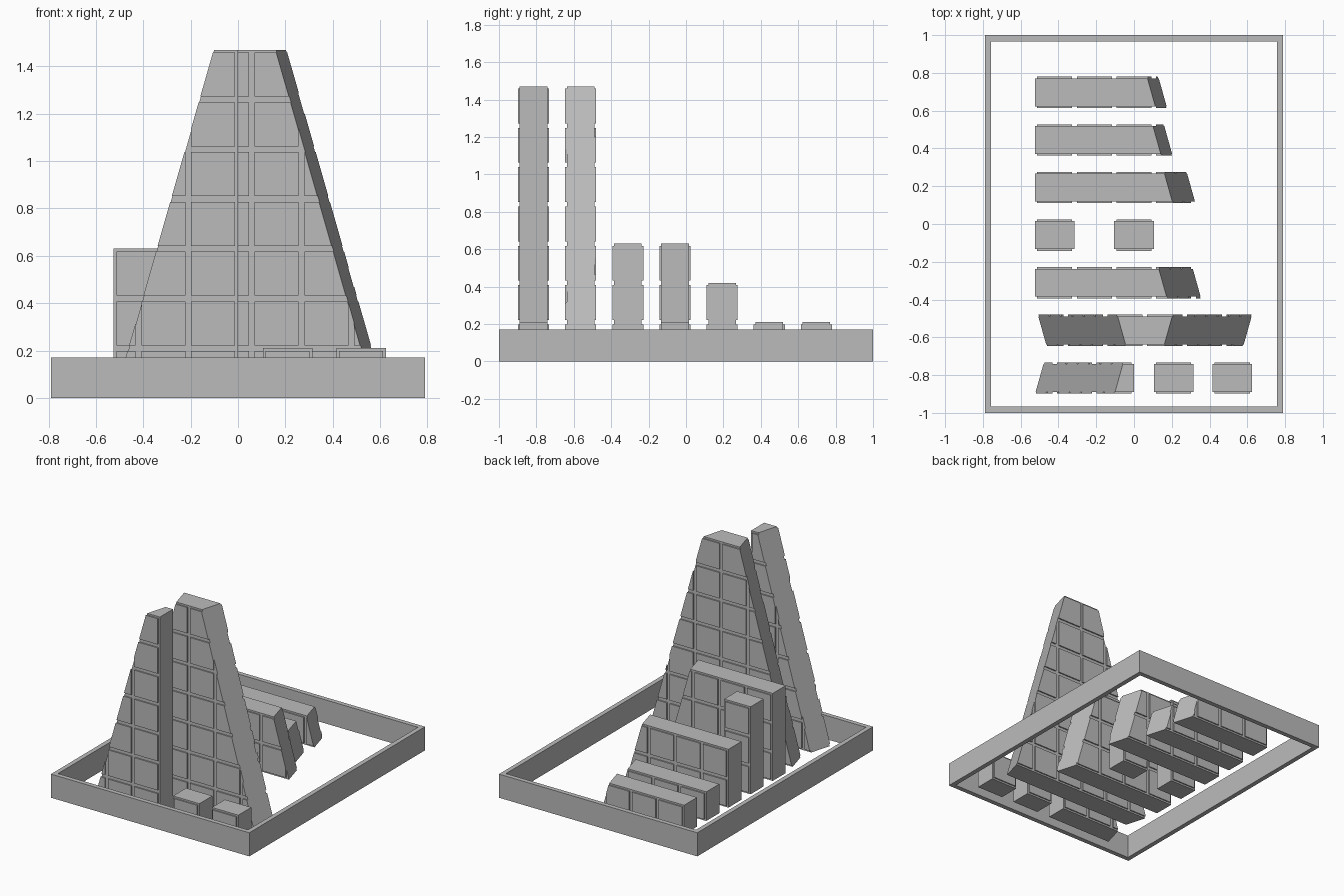
import bpy
import bmesh
from mathutils import Vector, Matrix

default = bpy.data.objects.get("Cube")
if default:
    bpy.data.objects.remove(default, do_unlink=True)

CELL = 0.21       # panel pitch
MARGIN = 0.012    # half a groove
CORE = 0.074      # half thickness of the slab core
FACE = 0.083      # half thickness including raised panels
SLOPE = 0.286     # lean of the slanted ends per unit height
SKEW = 0.28       # lean of the slanted ends per unit depth
ROW_START, ROW_STEP = -0.815, 0.252

grey = bpy.data.materials.new("light grey")
grey.use_nodes = True
grey.diffuse_color = (0.5, 0.5, 0.5, 1)
grey.node_tree.nodes["Principled BSDF"].inputs["Base Color"].default_value = (0.5, 0.5, 0.5, 1)


def finish(name, bm, y=0.0):
    mesh = bpy.data.meshes.new(name)
    bmesh.ops.recalc_face_normals(bm, faces=bm.faces[:])
    bm.to_mesh(mesh)
    bm.free()
    mesh.materials.append(grey)
    obj = bpy.data.objects.new(name, mesh)
    obj.location.y = y
    bpy.context.collection.objects.link(obj)


def box(lo, hi):
    bm = bmesh.new()
    lo, hi = Vector(lo), Vector(hi)
    bmesh.ops.create_cube(bm, size=1, matrix=Matrix.Translation((lo + hi) / 2)
                          @ Matrix.Diagonal((*(hi - lo), 1)))
    return bm


def add_block(target, lo, hi, cuts):
    """Add a box trimmed by the slanted end planes, with the cuts closed."""
    bm = box(lo, hi)
    for point, normal in cuts:
        bmesh.ops.bisect_plane(bm, geom=bm.verts[:] + bm.edges[:] + bm.faces[:],
                               plane_co=point, plane_no=normal, clear_outer=True)
        bmesh.ops.holes_fill(bm, edges=[e for e in bm.edges if e.is_boundary])
    part = bpy.data.meshes.new("block")
    bm.to_mesh(part)
    bm.free()
    target.from_mesh(part)
    bpy.data.meshes.remove(part)


def slab(name, row, x0, columns, levels, cuts=(), x_end=None):
    """Slab with raised panels on both broad faces, on a square grid from x0."""
    bm = bmesh.new()
    height = levels * CELL
    end = x0 + columns * CELL if x_end is None else x_end
    add_block(bm, (x0, -CORE, 0), (end, CORE, height), cuts)
    for c in range(columns):
        for r in range(levels):
            x, z = x0 + c * CELL, r * CELL
            for y0, y1 in ((-FACE, -CORE), (CORE, FACE)):
                add_block(bm, (x + MARGIN, y0, z + MARGIN),
                          (x + CELL - MARGIN, y1, z + CELL - MARGIN), cuts)
    finish(name, bm, ROW_START + ROW_STEP * row)


def slant(side, x, skew):
    """End plane crossing the slab's middle at x on the ground."""
    return Vector((x, 0, 0)), Vector((side, skew, SLOPE)).normalized()


# Open rectangular frame
bm = box((-0.79, -1, 0), (0.79, 1, 0.17))
caps = [f for f in bm.faces if abs(f.normal.z) > 0.9]
bmesh.ops.inset_individual(bm, faces=caps, thickness=0.047)
rims = [e for f in caps for e in f.edges]
bmesh.ops.delete(bm, geom=caps, context='FACES_ONLY')
bmesh.ops.bridge_loops(bm, edges=rims)
finish("frame", bm)

# Tall slabs at the front
slab("half_tower_slab", 0, -3 * CELL, 3, 7, [slant(-1, -0.5, SKEW)])
slab("tower_slab", 1, 0.058 - 3 * CELL, 6, 7,
     [slant(-1, -0.486, -SKEW), slant(1, 0.602, -SKEW)])

# Long slabs slanted at one end
LEFT = -0.525
for name, row, levels, x in (("three_level_slab", 2, 3, 0.332),
                             ("two_level_slab", 4, 2, 0.302),
                             ("long_low_slab", 5, 1, 0.181),
                             ("short_low_slab", 6, 1, 0.152)):
    slab(name, row, LEFT, 5, levels, [slant(1, x, SKEW)])

# Single-column blocks
slab("column_block", 3, LEFT, 1, 3)
slab("middle_block", 3, LEFT + 2 * CELL, 1, 1)
slab("front_block_inner", 0, 0.105, 1, 1)
slab("front_block_outer", 0, 0.415, 1, 1)
